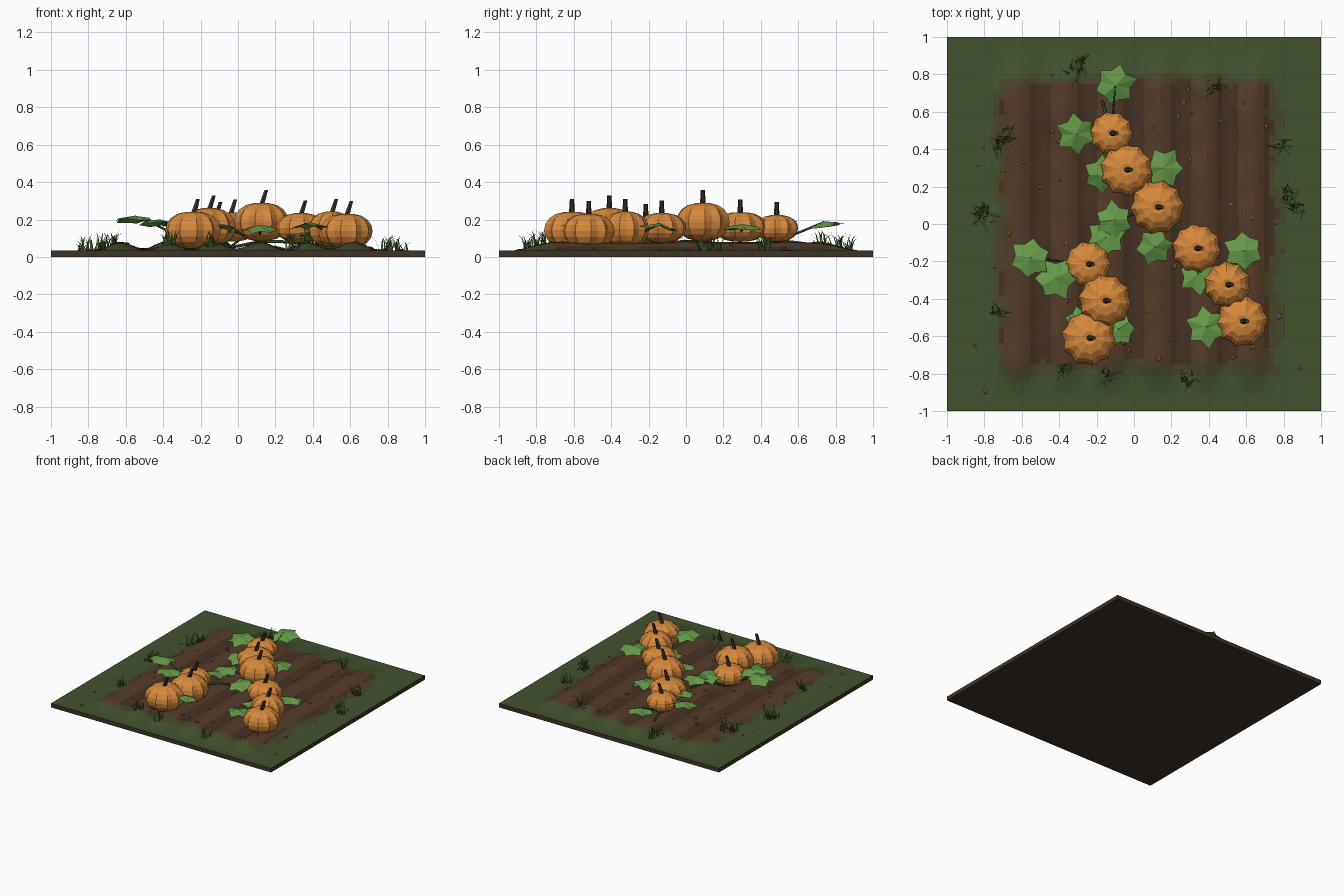
import bpy, bmesh, math, random
from mathutils import Vector, Matrix, noise

if "Cube" in bpy.data.objects:
    bpy.data.objects.remove(bpy.data.objects["Cube"])

random.seed(4)


def mat(name, r, g, b):
    m = bpy.data.materials.new(name)
    m.diffuse_color = (r, g, b, 1)
    m.use_nodes = True
    m.node_tree.nodes["Principled BSDF"].inputs["Base Color"].default_value = m.diffuse_color
    return m


GRASS = mat("turf", 0.055, 0.085, 0.028)
BLEND = mat("turf_soil_blend", 0.065, 0.06, 0.024)
SOIL = mat("soil", 0.09, 0.045, 0.023)
FURROW = mat("furrow_soil", 0.06, 0.031, 0.017)
SIDE = mat("slab_side", 0.05, 0.032, 0.02)
ORANGE = mat("pumpkin_skin", 0.68, 0.25, 0.045)
STEM = mat("pumpkin_stem", 0.05, 0.035, 0.022)
LEAF = mat("leaf_green", 0.13, 0.32, 0.065)
VINE = mat("vine_green", 0.03, 0.075, 0.02)
BLADE = mat("grass_blade", 0.08, 0.15, 0.04)
STONE = mat("pebble", 0.14, 0.08, 0.045)


def finish(bm, name, *mats, fix=True):
    if fix:
        bmesh.ops.recalc_face_normals(bm, faces=bm.faces)
    me = bpy.data.meshes.new(name)
    bm.to_mesh(me)
    bm.free()
    for m in mats:
        me.materials.append(m)
    ob = bpy.data.objects.new(name, me)
    bpy.context.collection.objects.link(ob)
    return ob


def smooth(t):
    t = max(0, min(1, t))
    return t * t * (3 - 2 * t)


def ridge(x):
    return 0.5 + 0.5 * math.cos((x - 0.125) * math.tau / 0.25)


def ground_z(x, y):
    m = smooth((0.83 - abs(x)) / 0.16) * smooth((0.95 - abs(y)) / 0.25)
    n = noise.noise(Vector((x * 9, y * 6, 1)))
    return 0.033 + m * (0.008 + 0.036 * ridge(x + 0.015 * n) + 0.008 * n)


# Ploughed ground slab: displaced grid, skirt and flat base
bm = bmesh.new()
bmesh.ops.create_grid(bm, x_segments=72, y_segments=72, size=1)
for v in bm.verts:
    v.co.z = ground_z(v.co.x, v.co.y)
for f in bm.faces:
    c = f.calc_center_median()
    edge = min(0.76 - abs(c.x - 0.02), 0.8 - abs(c.y))
    edge += 0.06 * noise.noise(c * 7)
    f.material_index = 0 if edge < 0 else 1 if edge < 0.05 else 2 if ridge(c.x) > 0.3 else 3
rim = [e for e in bm.edges if e.is_boundary]
ext = bmesh.ops.extrude_edge_only(bm, edges=rim)["geom"]
for g in ext:
    if isinstance(g, bmesh.types.BMVert):
        g.co.z = 0
    elif isinstance(g, bmesh.types.BMFace):
        g.material_index = 4
base = bmesh.ops.holes_fill(bm, edges=[e for e in bm.edges if e.is_boundary])["faces"]
for f in base:
    f.material_index = 4
finish(bm, "ground", GRASS, BLEND, SOIL, FURROW, SIDE)


# Ribbed pumpkin: lathe with alternating radii, dimpled poles
def pumpkin(i, x, y, r, top, h):
    cz = top - h
    n, rings = 20, 9
    spin = random.random()
    bm = bmesh.new()
    rows = []
    for k in range(rings):
        a = math.radians(-80 + 160 * k / (rings - 1))
        row = []
        for s in range(n):
            q = math.tau * s / n + spin
            rr = r * math.cos(a) ** 0.8 * (1 if s % 2 else 0.89)
            row.append(bm.verts.new((x + rr * math.cos(q), y + rr * math.sin(q), cz + h * math.sin(a))))
        rows.append(row)
    for lo, hi in zip(rows, rows[1:]):
        for s in range(n):
            t = (s + 1) % n
            bm.faces.new((lo[s], lo[t], hi[t], hi[s]))
    for row, sg in ((rows[0], -1), (rows[-1], 1)):
        pole = bm.verts.new((x, y, cz + sg * h * 0.9))
        for s in range(n):
            bm.faces.new((row[s], row[(s + 1) % n], pole))
    finish(bm, f"pumpkin_{i}", ORANGE)
    # Leaning stem
    bm = bmesh.new()
    bmesh.ops.create_cone(bm, cap_ends=True, segments=6, radius1=0.016, radius2=0.011, depth=0.085)
    for v in bm.verts:
        v.co.x += (v.co.z + 0.04) * 0.32
        v.co += Vector((x, y, top + 0.025))
    finish(bm, f"pumpkin_stem_{i}", STEM)


PUMPKINS = [  # x, y, radius, top, half height
    (-0.12, 0.485, 0.118, 0.225, 0.072), (-0.04, 0.29, 0.143, 0.24, 0.08),
    (0.125, 0.09, 0.147, 0.29, 0.103), (0.335, -0.13, 0.133, 0.235, 0.08),
    (0.50, -0.325, 0.128, 0.243, 0.095), (0.58, -0.52, 0.14, 0.232, 0.094),
    (-0.245, -0.215, 0.126, 0.215, 0.075), (-0.155, -0.41, 0.145, 0.262, 0.1),
    (-0.24, -0.61, 0.15, 0.243, 0.1)]
for i, p in enumerate(PUMPKINS):
    pumpkin(i, *p)


# Thin vine tube through points
def vine(name, pts, rad):
    cu = bpy.data.curves.new(name, "CURVE")
    cu.dimensions = "3D"
    cu.bevel_depth = rad
    cu.bevel_resolution = 0
    cu.resolution_u = 4
    sp = cu.splines.new("BEZIER")
    sp.bezier_points.add(len(pts) - 1)
    for b, p in zip(sp.bezier_points, pts):
        b.co = p
        b.handle_left_type = b.handle_right_type = "AUTO"
    cu.materials.append(VINE)
    bpy.context.collection.objects.link(bpy.data.objects.new(name, cu))


def floor(p):
    return (p[0], p[1], ground_z(p[0], p[1]) + 0.006)


vine("main_vine", [floor(p) for p in ((-0.17, 0.66), *PUMPKINS[:6])], 0.008)
vine("side_vine", [floor(p) for p in ((-0.04, 0.0), (-0.13, -0.1), *PUMPKINS[6:])], 0.008)


# Lobed drooping leaf with a stalk to the nearest pumpkin
def leaf(i, x, y, z, r):
    bm = bmesh.new()
    spin = random.uniform(0, 6)
    mid = bm.verts.new((0, 0, 0))
    rim = []
    for s in range(12):
        a = math.tau * s / 12
        tip = s % 2 == 0
        rr = r * (random.uniform(0.95, 1.15) if tip else 0.74)
        rim.append(bm.verts.new((rr * math.cos(a), rr * math.sin(a), -0.03 if tip else -0.032 + 0.01 * (s % 3))))
    for s in range(12):
        bm.faces.new((mid, rim[s], rim[(s + 1) % 12]))
    tilt = Matrix.Rotation(random.uniform(-0.2, 0.2), 4, "X") @ Matrix.Rotation(spin, 4, "Z")
    bmesh.ops.transform(bm, matrix=Matrix.Translation((x, y, z)) @ tilt, verts=bm.verts)
    finish(bm, f"leaf_{i}", LEAF, fix=False)
    near = min(PUMPKINS, key=lambda p: (p[0] - x) ** 2 + (p[1] - y) ** 2)
    root = floor(near)
    half = ((x + root[0]) / 2, (y + root[1]) / 2, z * 0.6 + 0.02)
    vine(f"leaf_stalk_{i}", [root, half, (x, y, z - 0.003)], 0.006)


LEAVES = [
    (-0.10, 0.74, 0.19, 0.11), (-0.31, 0.48, 0.2, 0.105), (-0.17, 0.26, 0.17, 0.1),
    (0.16, 0.30, 0.175, 0.105), (-0.15, -0.07, 0.17, 0.105), (-0.11, 0.02, 0.18, 0.1),
    (0.11, -0.125, 0.17, 0.1), (0.585, -0.14, 0.18, 0.105), (0.34, -0.27, 0.13, 0.1),
    (0.385, -0.55, 0.185, 0.105), (-0.08, -0.56, 0.175, 0.09), (-0.42, -0.29, 0.2, 0.11),
    (-0.555, -0.18, 0.22, 0.11), (-0.29, -0.52, 0.15, 0.08)]
for i, l in enumerate(LEAVES):
    leaf(i, *l)


# Grass tufts of bent tapering blades
def tuft(i, x, y):
    bm = bmesh.new()
    z = ground_z(x, y) - 0.004
    for _ in range(12):
        a = random.uniform(0, math.tau)
        d = Vector((math.cos(a), math.sin(a), 0))
        w = Vector((-d.y, d.x, 0)) * 0.006
        o = Vector((x + random.uniform(-0.03, 0.03), y + random.uniform(-0.03, 0.03), z))
        h, run = random.uniform(0.035, 0.095), random.uniform(0.02, 0.075)
        m = o + d * run * 0.4 + Vector((0, 0, h * 0.7))
        t = o + d * run + Vector((0, 0, h))
        v = [bm.verts.new(c) for c in (o - w, o + w, m + w * 0.6, m - w * 0.6, t)]
        bm.faces.new(v[:4])
        bm.faces.new((v[3], v[2], v[4]))
    finish(bm, f"grass_tuft_{i}", BLADE, fix=False)


for i, p in enumerate([(-0.31, 0.8), (-0.29, 0.86), (0.43, 0.73), (-0.72, 0.42), (-0.68, 0.48), (0.78, 0.42),
                       (0.82, 0.15), (0.88, 0.1), (-0.83, 0.04), (-0.79, 0.07), (-0.73, -0.47),
                       (-0.37, -0.77), (-0.14, -0.82), (0.29, -0.84)]):
    tuft(i, *p)

# Scattered pebbles
bm = bmesh.new()
for _ in range(70):
    x, y = random.uniform(-0.9, 0.9), random.uniform(-0.9, 0.9)
    s = random.uniform(0.008, 0.02)
    m = Matrix.Translation((x, y, ground_z(x, y))) @ Matrix.Rotation(random.uniform(0, 3), 4, "Z")
    bmesh.ops.create_icosphere(bm, subdivisions=1, radius=s, matrix=m @ Matrix.Diagonal((1, 0.75, 0.5, 1)))
finish(bm, "pebbles", STONE)
